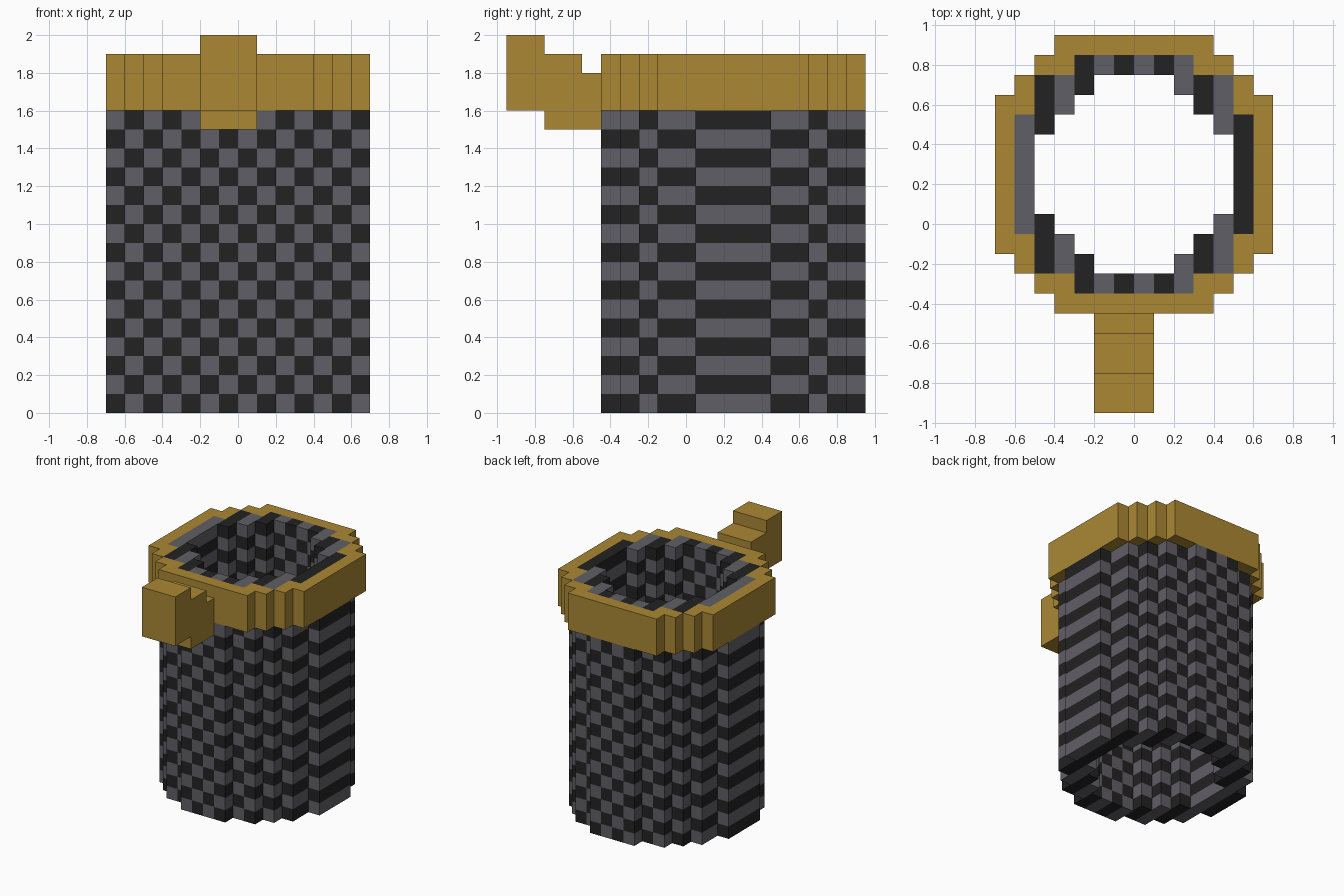
import bpy, bmesh

if "Cube" in bpy.data.objects:
    bpy.data.objects.remove(bpy.data.objects["Cube"])

U = 0.1           # block size
CY = 0.25         # centre of the round body in y


def material(name, rgb):
    m = bpy.data.materials.new(name)
    m.diffuse_color = (*rgb, 1.0)
    m.use_nodes = True
    m.node_tree.nodes["Principled BSDF"].inputs["Base Color"].default_value = m.diffuse_color
    return m


dark = material("charcoal", (0.016, 0.016, 0.016))
grey = material("slate grey", (0.118, 0.113, 0.133))
gold = material("old gold", (0.402, 0.242, 0.034))

# Half widths of each stepped outline, per column counted out from the centre
BODY = [7, 7, 6, 6, 5, 4, 2]
HOLE = [5, 5, 4, 3, 2, 0, 0]
RIM = [7, 7, 7, 7, 6, 5, 4]
RIM_INNER = [6, 6, 6, 5, 5, 3, 0]


def ring(outer, inner, k0, k1):
    """Blocks between two stepped outlines, from layer k0 up to k1."""
    cells = set()
    for i in range(-7, 7):
        for j in range(-7, 7):
            a, b = max(i, -i - 1), max(j, -j - 1)
            if inner[a] <= b < outer[a]:
                cells |= {(i, j, k) for k in range(k0, k1)}
    return cells


def build_blocks(name, cells, solid, mats, rule):
    """Mesh the exposed block faces, coloured by a rule on block position."""
    bm = bmesh.new()
    verts = {}

    def vert(p):
        if p not in verts:
            verts[p] = bm.verts.new((p[0] * U, CY + p[1] * U, p[2] * U))
        return verts[p]

    for c in sorted(cells):
        for ax in range(3):
            u, v = (ax + 1) % 3, (ax + 2) % 3
            for side in (0, 1):
                n = list(c)
                n[ax] += 1 if side else -1
                if tuple(n) in solid:
                    continue
                quad = []
                for du, dv in ((0, 0), (1, 0), (1, 1), (0, 1)):
                    p = list(c)
                    p[ax] += side
                    p[u] += du
                    p[v] += dv
                    quad.append(vert(tuple(p)))
                f = bm.faces.new(quad if side else quad[::-1])
                f.material_index = rule(*c)
    finish(name, bm, mats)


def finish(name, bm, mats):
    me = bpy.data.meshes.new(name)
    bm.to_mesh(me)
    bm.free()
    for m in mats:
        me.materials.append(m)
    bpy.context.collection.objects.link(bpy.data.objects.new(name, me))


# Checkered tube, with its inner lining rising inside the rim
shell = ring(BODY, HOLE, 0, 16) | ring(RIM_INNER, HOLE, 16, 19)
rim = ring(RIM, RIM_INNER, 16, 19)
solid = shell | rim
build_blocks("checkered_tube", shell, solid, [dark, grey],
             lambda i, j, k: (i + k + 1) % 2)

# Gold rim
build_blocks("rim", rim, solid, [gold], lambda i, j, k: 0)

# Stepped front handle, a side profile (y, z) extruded across x
profile = [(-.95, 1.6), (-.75, 1.6), (-.75, 1.5), (-.45, 1.5), (-.45, 1.8),
           (-.55, 1.8), (-.55, 1.9), (-.75, 1.9), (-.75, 2.0), (-.95, 2.0)]
bm = bmesh.new()
face = bm.faces.new([bm.verts.new((-0.2, y, z)) for y, z in profile])
ext = bmesh.ops.extrude_face_region(bm, geom=[face], use_keep_orig=True)
bmesh.ops.translate(bm, vec=(0.3, 0, 0),
                    verts=[g for g in ext["geom"] if isinstance(g, bmesh.types.BMVert)])
bmesh.ops.recalc_face_normals(bm, faces=bm.faces[:])
finish("handle", bm, [gold])
